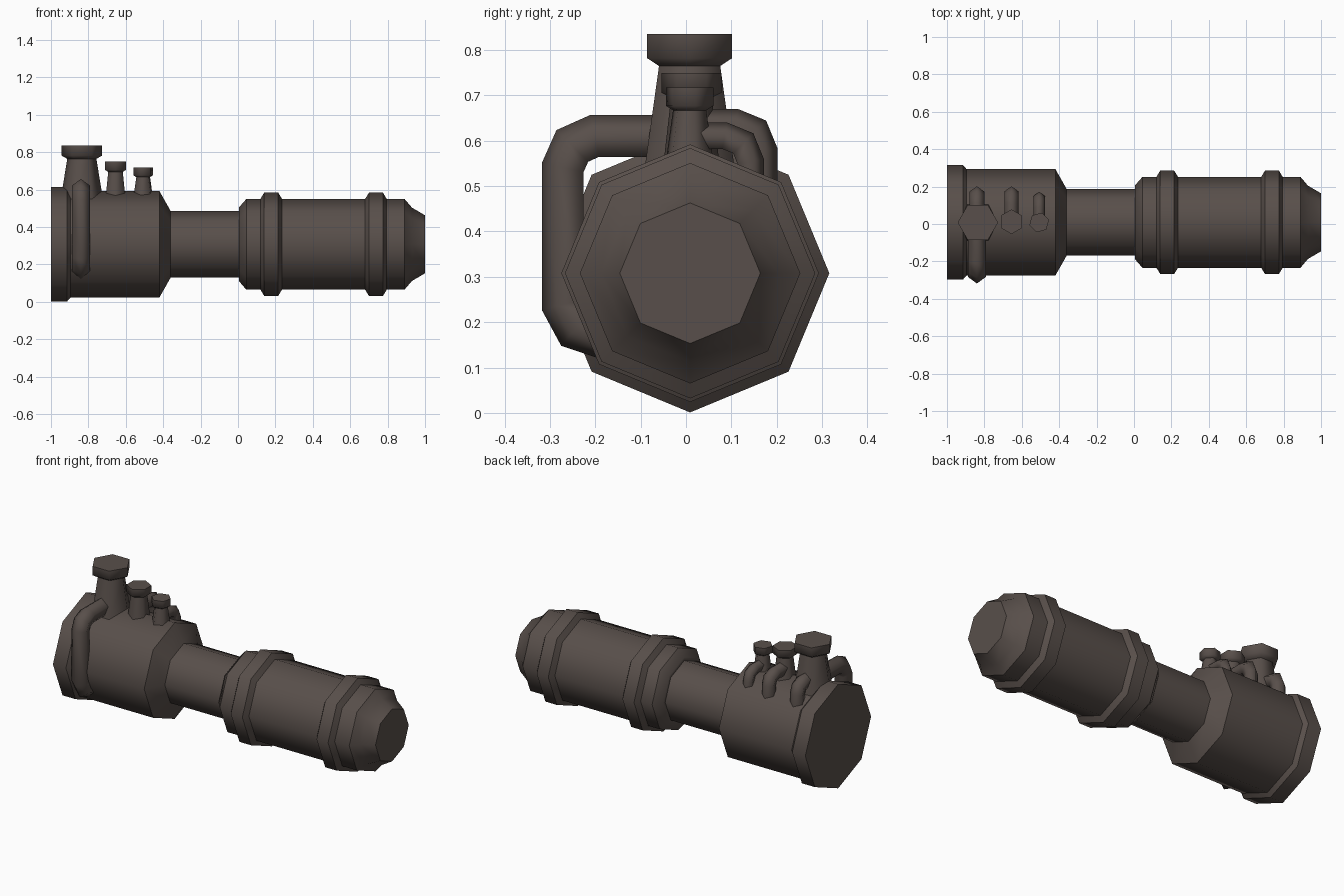
import bpy, bmesh, math
from mathutils import Vector, Matrix

if "Cube" in bpy.data.objects:
    bpy.data.objects.remove(bpy.data.objects["Cube"])

CY, CZ = 0.009, 0.308   # centre line of the body

metal = bpy.data.materials.new("dark brown metal")
metal.diffuse_color = (0.098, 0.078, 0.069, 1)
metal.use_nodes = True
metal.node_tree.nodes["Principled BSDF"].inputs["Base Color"].default_value = metal.diffuse_color


def make_object(name, bm, angle):
    bmesh.ops.recalc_face_normals(bm, faces=bm.faces)
    me = bpy.data.meshes.new(name)
    bm.to_mesh(me)
    bm.free()
    ob = bpy.data.objects.new(name, me)
    bpy.context.collection.objects.link(ob)
    me.materials.append(metal)
    bpy.ops.object.select_all(action='DESELECT')
    ob.select_set(True)
    bpy.context.view_layer.objects.active = ob
    bpy.ops.object.shade_smooth_by_angle(angle=math.radians(angle))
    return ob


def skin(name, rings, angle, cap_start=True, cap_end=True):
    """Join a row of point rings into a tube."""
    bm = bmesh.new()
    vs = [[bm.verts.new(p) for p in ring] for ring in rings]
    n = len(vs[0])
    for a, b in zip(vs, vs[1:]):
        for i in range(n):
            j = (i + 1) % n
            bm.faces.new((a[i], a[j], b[j], b[i]))
    if cap_start:
        bm.faces.new(vs[0])
    if cap_end:
        bm.faces.new(vs[-1])
    return make_object(name, bm, angle)


def turned_x(name, profile, caps):
    """Eight-sided turned part along x, from (x, radius) pairs."""
    rings = [[(x, CY + r * math.cos(k * math.pi / 4), CZ + r * math.sin(k * math.pi / 4))
              for k in range(8)] for x, r in profile]
    return skin(name, rings, 46, *caps)


def stack(name, x, y, turn, profile):
    """Six-sided upright stack, from (z, radius) pairs."""
    rings = [[(x + r * math.cos(turn + k * math.pi / 3), y + r * math.sin(turn + k * math.pi / 3), z)
              for k in range(6)] for z, r in profile]
    return skin(name, rings, 61)


def pipe(name, x, r, path, side):
    """Five-sided bent pipe in a plane of constant x; one edge runs along the outside."""
    pts = [Vector(p) for p in path]
    rings = []
    for i, p in enumerate(pts):
        d0 = (p - pts[max(i - 1, 0)]).normalized() if i else (pts[1] - p).normalized()
        d1 = (pts[i + 1] - p).normalized() if i < len(pts) - 1 else d0
        t = (d0 + d1).normalized()
        out = Vector((-t.y, t.x)) * side / t.dot(d0)     # mitred outward direction
        ring = []
        for k in range(5):
            a = k * math.tau / 5
            q = p + out * (r * math.cos(a))
            ring.append((x + r * math.sin(a), q.x, q.y))
        rings.append(ring)
    return skin(name, rings, 73)


# main body along x
turned_x("rear_housing", [(-1, .307), (-.915, .307), (-.895, .284), (-.42, .284), (-.36, .178)],
         (True, False))
turned_x("neck", [(-.36, .178), (.005, .178)], (False, False))
turned_x("front_canister", [
    (.005, .178), (.005, .197), (.045, .243),
    (.12, .243), (.14, .276), (.215, .276), (.235, .243),
    (.68, .243), (.70, .276), (.775, .276), (.795, .243),
    (.89, .243), (.93, .196), (1, .155)], (False, True))

# three capped stacks
stack("large_stack", -.835, .008, 0,
      [(.53, .116), (.765, .078), (.782, .108), (.835, .108)])
stack("middle_stack", -.655, .012, math.pi / 6,
      [(.53, .064), (.695, .045), (.706, .066), (.75, .066)])
stack("small_stack", -.507, .008, math.radians(15),
      [(.53, .058), (.667, .038), (.677, .054), (.718, .054)])

# large feed pipe on the front side
pipe("front_pipe", -.84, .051,
     [(0, .606), (-.2, .606), (-.247, .585), (-.267, .54),
      (-.267, .24), (-.24, .19), (-.15, .16)], -1)

# short return pipes on the back side
for name, x, r, reach, top in (("back_pipe_large", -.84, .042, .202, .670),
                               ("back_pipe_middle", -.655, .040, .202, .670),
                               ("back_pipe_small", -.507, .032, .172, .640)):
    y, z = reach - r, top - r
    pipe(name, x, r, [(.01, z), (y - .055, z), (y - .016, z - .016), (y, z - .055), (y, .47)], 1)
